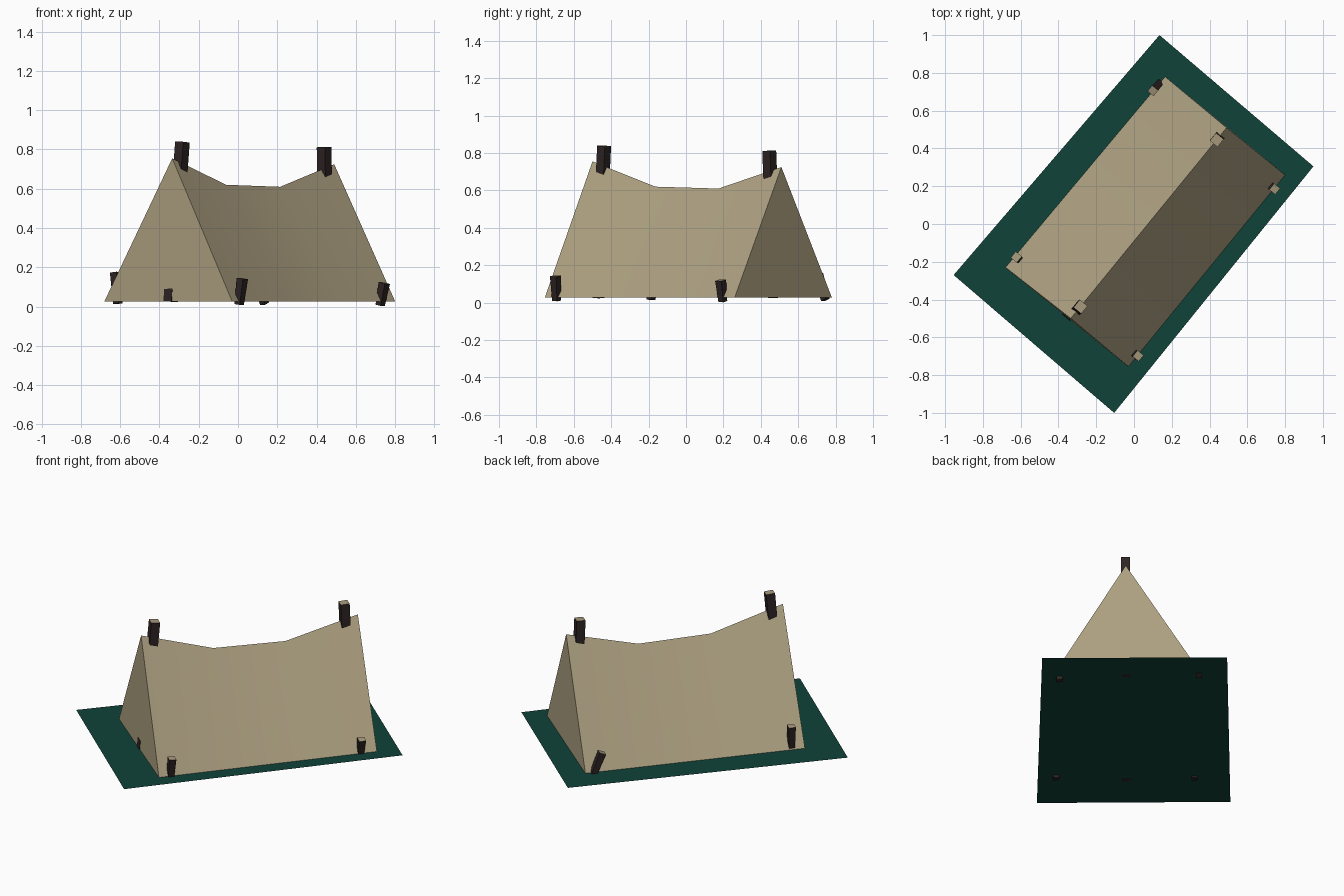
import bpy, bmesh, math
from mathutils import Vector

if "Cube" in bpy.data.objects:
    bpy.data.objects.remove(bpy.data.objects["Cube"])


def material(name, rgb):
    m = bpy.data.materials.new(name)
    m.diffuse_color = (*rgb, 1)
    m.use_nodes = True
    m.node_tree.nodes["Principled BSDF"].inputs["Base Color"].default_value = m.diffuse_color
    return m


CANVAS = material("canvas", (0.42, 0.355, 0.22))
GROUND = material("dark green", (0.005, 0.056, 0.040))
BARK = material("dark wood", (0.028, 0.018, 0.018))
CUT = material("cut wood", (0.39, 0.32, 0.20))

Z = 0.026                                       # ground level
RIDGE_DIR = Vector((0.631, 0.776, 0))           # long direction of the tent


def make_object(name, bm, *mats):
    mesh = bpy.data.meshes.new(name)
    bm.to_mesh(mesh)
    bm.free()
    for m in mats:
        mesh.materials.append(m)
    obj = bpy.data.objects.new(name, mesh)
    bpy.context.collection.objects.link(obj)
    return obj


def square_post(name, bottom, top, s_bottom, s_top):
    """Leaning square timber with a pale cut top."""
    a, b = Vector(bottom), Vector(top)
    axis = (b - a).normalized()
    u = (RIDGE_DIR - axis * RIDGE_DIR.dot(axis)).normalized()
    v = axis.cross(u)
    bm = bmesh.new()
    rings = []
    for c, s in ((a, s_bottom), (b, s_top)):
        rings.append([bm.verts.new(c + (u * i + v * j) * s / 2)
                      for i, j in ((-1, -1), (1, -1), (1, 1), (-1, 1))])
    lo, hi = rings
    bm.faces.new(lo[::-1])
    bm.faces.new(hi).material_index = 1
    for i in range(4):
        j = (i + 1) % 4
        bm.faces.new((lo[i], lo[j], hi[j], hi[i]))
    return make_object(name, bm, BARK, CUT)


# ground sheet: one flat quad
bm = bmesh.new()
bm.faces.new([bm.verts.new((x, y, Z)) for x, y in
              ((-0.955, -0.27), (-0.105, -1.0), (0.95, 0.305), (0.135, 1.0))])
make_object("ground_sheet", bm, GROUND)

# tent canvas: straight hems, sagging ridge, closed ends
front_l, front_r = Vector((-0.68, -0.23, Z)), Vector((-0.03, -0.755, Z))
back_l, back_r = Vector((0.165, 0.78, Z)), Vector((0.80, 0.26, Z))
ridge_f, ridge_b = Vector((-0.335, -0.50, 0)), Vector((0.49, 0.51, 0))
bm = bmesh.new()
left, right, ridge = [], [], []
for i, z in enumerate((0.755, 0.62, 0.61, 0.725)):
    t = i / 3
    left.append(bm.verts.new(front_l.lerp(back_l, t) + Vector((0, 0, 0.001))))
    right.append(bm.verts.new(front_r.lerp(back_r, t) + Vector((0, 0, 0.001))))
    p = ridge_f.lerp(ridge_b, t)
    ridge.append(bm.verts.new((p.x, p.y, z)))
for i in range(3):
    bm.faces.new((left[i], ridge[i], ridge[i + 1], left[i + 1]))
    bm.faces.new((right[i], right[i + 1], ridge[i + 1], ridge[i]))
bm.faces.new((left[0], right[0], ridge[0]))
bm.faces.new((left[3], ridge[3], right[3]))
for f in bm.faces:
    f.smooth = True
tent = make_object("tent_canvas", bm, CANVAS)
tent.data.set_sharp_from_angle(angle=math.radians(35))

# ridge poles
square_post("front_pole", (-0.343, -0.474, Z), (-0.283, -0.438, 0.838), 0.053, 0.053)
square_post("back_pole", (0.455, 0.475, Z), (0.438, 0.445, 0.812), 0.053, 0.053)

# corner pegs, leaning outwards
for name, bottom, top in (
        ("front_right_peg", (0.006, -0.692, 0.010), (0.022, -0.698, 0.143)),
        ("back_right_peg", (0.724, 0.197, 0.006), (0.745, 0.185, 0.120)),
        ("front_left_peg", (-0.612, -0.187, 0.015), (-0.623, -0.175, 0.175)),
        ("back_left_peg", (0.135, 0.745, 0.015), (0.100, 0.705, 0.150))):
    square_post(name, bottom, top, 0.034, 0.042)
